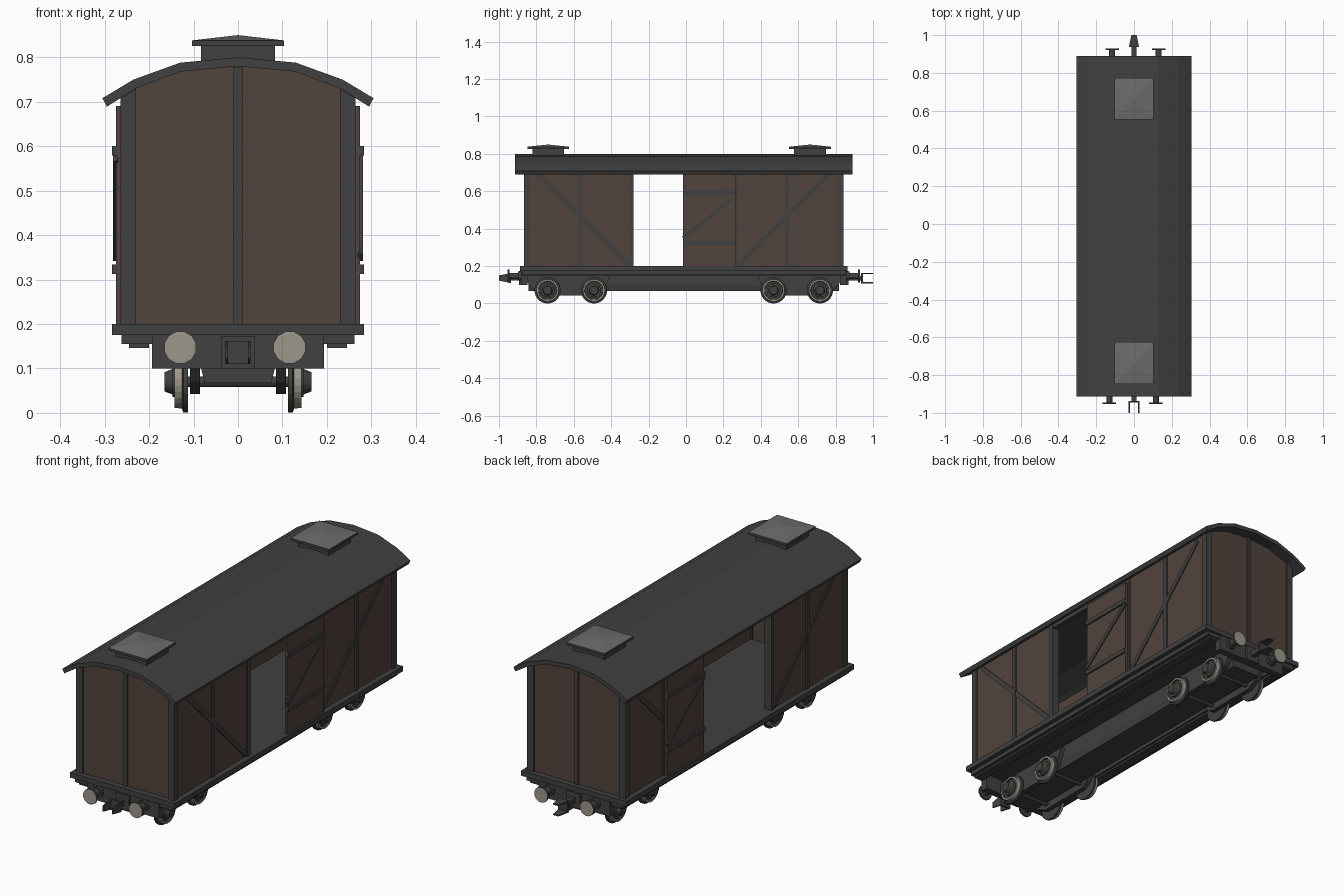
import bpy, bmesh, math
from mathutils import Matrix, Vector

if "Cube" in bpy.data.objects:
    bpy.data.objects.remove(bpy.data.objects["Cube"])


def material(name, rgb):
    m = bpy.data.materials.new(name)
    m.use_nodes = True
    m.diffuse_color = (*rgb, 1)
    m.node_tree.nodes["Principled BSDF"].inputs["Base Color"].default_value = (*rgb, 1)
    return m


DARK = material("dark_grey", (0.052, 0.052, 0.052))
BROWN = material("brown_planks", (0.085, 0.057, 0.046))
GREY = material("mid_grey", (0.15, 0.15, 0.15))
STEEL = material("pale_steel", (0.34, 0.31, 0.26))
SHIFT = Matrix.Translation((0, -0.012, 0))   # body sits slightly forward


def finish(name, bm, mats, place=None):
    bmesh.ops.transform(bm, matrix=SHIFT @ (place or Matrix()), verts=bm.verts)
    bmesh.ops.recalc_face_normals(bm, faces=bm.faces)
    me = bpy.data.meshes.new(name)
    bm.to_mesh(me)
    bm.free()
    for m in mats:
        me.materials.append(m)
    ob = bpy.data.objects.new(name, me)
    bpy.context.collection.objects.link(ob)
    return ob


def prism(name, axis, pts, a, b, mat, place=None):
    """Extrude a 2D outline along x (y,z points), y (x,z points) or z (x,y points)."""
    k = "xyz".index(axis)
    bm = bmesh.new()
    verts = []
    for p in pts:
        co = list(p)
        co.insert(k, a)
        verts.append(bm.verts.new(co))
    face = bm.faces.new(verts)
    ext = bmesh.ops.extrude_face_region(bm, geom=[face])
    step = Vector([b - a if i == k else 0 for i in range(3)])
    bmesh.ops.translate(bm, vec=step, verts=[v for v in ext["geom"] if isinstance(v, bmesh.types.BMVert)])
    return finish(name, bm, [mat], place)


def box(name, x, y, z, mat, place=None):
    pts = [(x[0], y[0]), (x[1], y[0]), (x[1], y[1]), (x[0], y[1])]
    return prism(name, "z", pts, z[0], z[1], mat, place)


def brace(name, p, q, width, x0, x1, mat):
    """Diagonal strip on a side wall between two (y, z) points."""
    p, q = Vector(p), Vector(q)
    n = (q - p).orthogonal().normalized() * width / 2
    prism(name, "x", [p + n, q + n, q - n, p - n], x0, x1, mat)


def lathe(name, profile, sides, mats, bands, place):
    """Spin (distance, radius) points around the x axis; bands gives each ring's material."""
    bm = bmesh.new()
    rings = []
    for d, r in profile:
        rings.append([bm.verts.new((d, r * math.cos(t), r * math.sin(t)))
                      for t in (2 * math.pi * (i + 0.5) / sides for i in range(sides))])
    for band, (r0, r1) in zip(bands, zip(rings, rings[1:])):
        for i in range(sides):
            j = (i + 1) % sides
            bm.faces.new((r0[i], r0[j], r1[j], r1[i])).material_index = band
    bm.faces.new(rings[0])
    bm.faces.new(rings[-1]).material_index = bands[-1]
    return finish(name, bm, mats, place)


def mirrored(half):
    return half + [(-x, z) for x, z in reversed(half) if x > 0]


# Roof and end walls share the same arched line
upper = mirrored([(0.305, 0.708), (0.235, 0.75), (0.13, 0.788), (0, 0.8)])
lower = mirrored([(0.295, 0.689), (0.23, 0.73), (0.128, 0.768), (0, 0.78)])
prism("roof", "y", upper + lower[::-1], -0.902, 0.902, DARK)
gable = mirrored([(0.256, 0.2), (0.256, 0.714), (0.23, 0.73), (0.128, 0.768), (0, 0.78)])

for s in (-1, 1):
    end = "front" if s < 0 else "back"
    prism(end + "_wall", "y", gable, s * 0.83, s * 0.847, BROWN)
    box(end + "_centre_post", (-0.01, 0.01), (s * 0.84, s * 0.855), (0.2, 0.778), DARK)
    for t in (-1, 1):
        prism(end + "_corner_post", "y",
              [(t * 0.23, 0.2), (t * 0.264, 0.2), (t * 0.264, 0.708), (t * 0.23, 0.729)],
              s * 0.825, s * 0.855, DARK)

# Side walls with posts and diagonal braces around the doorway
for s in (-1, 1):
    side = "left" if s > 0 else "right"
    box(side + "_door_header", (s * 0.24, s * 0.262), (-0.28, 0.28), (0.69, 0.714), DARK)
    for t in (-1, 1):
        box(side + "_wall", (s * 0.24, s * 0.256), (t * 0.28, t * 0.84), (0.2, 0.714), BROWN)
        box(side + "_door_post", (s * 0.225, s * 0.263), (t * 0.268, t * 0.29), (0.2, 0.712), DARK)
        box(side + "_wall_post", (s * 0.25, s * 0.263), (t * 0.542, t * 0.562), (0.2, 0.712), DARK)
        brace(side + "_wall_brace", (t * 0.295, 0.21), (t * 0.785, 0.7), 0.022, s * 0.25, s * 0.261, DARK)


# Sliding doors, one half open and one fully open
def door(side, s, y0, y1):
    lo, hi = (y0, y1) if s > 0 else (y1, y0)
    box(side + "_door", (s * 0.264, s * 0.275), (y0, y1), (0.2, 0.69), BROWN)
    for z in (0.323, 0.59):
        box(side + "_door_rail", (s * 0.27, s * 0.283), (y0, y1), (z - 0.011, z + 0.011), DARK)
    brace(side + "_door_brace", (lo, 0.35), (hi, 0.575), 0.02, s * 0.27, s * 0.281, DARK)


door("left", 1, -0.003, 0.278)
door("right", -1, 0.268, 0.55)

# Roof vents with pale pyramid caps
for name, y in (("front", -0.725), ("back", 0.675)):
    box(name + "_vent_base", (-0.083, 0.083), (y - 0.085, y + 0.085), (0.77, 0.827), DARK)
    bm = bmesh.new()
    rims = [[bm.verts.new((a * 0.104, y + b * 0.111, z)) for a, b in ((-1, -1), (1, -1), (1, 1), (-1, 1))]
            for z in (0.826, 0.838)]
    apex = bm.verts.new((0, y, 0.85))
    bm.faces.new(rims[0])
    for i in range(4):
        j = (i + 1) % 4
        bm.faces.new((rims[0][i], rims[0][j], rims[1][j], rims[1][i]))
        bm.faces.new((rims[1][i], rims[1][j], apex)).material_index = 1
    finish(name + "_vent_cap", bm, [DARK, GREY])

# Deck and underframe
box("deck", (-0.283, 0.283), (-0.875, 0.875), (0.175, 0.2), DARK)
prism("centre_sill", "y", [(-0.083, 0.1), (-0.075, 0.067), (0.075, 0.067), (0.083, 0.1),
                           (0.083, 0.175), (-0.083, 0.175)], -0.83, 0.83, DARK)
for s in (-1, 1):
    box("sole_bar", (s * 0.19, s * 0.262), (-0.865, 0.865), (0.155, 0.176), DARK)
    box("sole_bar_foot", (s * 0.2, s * 0.245), (-0.86, 0.86), (0.146, 0.156), DARK)

# Wheelsets: inner frames, wheels, axles and axle boxes
wheel = [(-0.016, 0.02), (-0.016, 0.07), (-0.006, 0.07), (-0.003, 0.061), (0.014, 0.059),
         (0.014, 0.05), (0.006, 0.048), (0.006, 0.036), (0.018, 0.034), (0.018, 0.029),
         (0.036, 0.022), (0.036, 0.01)]
bands = [0, 0, 0, 1, 1, 0, 0, 0, 1, 0, 0]
for t in (-1, 1):
    for s in (-1, 1):
        prism("wheel_frame", "x", [(t * 0.87, 0.155), (t * 0.80, 0.07), (t * 0.74, 0.042), (t * 0.47, 0.042),
                                   (t * 0.43, 0.07), (t * 0.39, 0.155)], s * 0.086, s * 0.108, DARK)
        for y in (0.728, 0.48):
            turn = Matrix.Rotation(0 if s > 0 else math.pi, 4, "Z")
            lathe("wheel", wheel, 24, [DARK, STEEL], bands,
                  Matrix.Translation((s * 0.129, t * y, 0.07)) @ turn)
    for y in (0.728, 0.48):
        lathe("axle", [(-0.12, 0.012), (0.12, 0.012)], 12, [DARK], [0],
              Matrix.Translation((0, t * y, 0.07)))

# Buffer beams, buffers and couplings at both ends (local +y points outward)
for end, flip, tip, roll in (("front", math.pi, 0.988, 0), ("back", 0, 1.012, math.pi / 2)):
    out = Matrix.Rotation(flip, 4, "Z")
    box(end + "_buffer_beam", (-0.193, 0.193), (0.835, 0.87), (0.1, 0.176), DARK, out)
    box(end + "_coupling_plate", (-0.038, 0.038), (0.865, 0.88), (0.1, 0.173), DARK, out)
    for s in (-1, 1):
        place = out @ Matrix.Translation((0.007 + s * 0.123, 0.865, 0.147)) @ Matrix.Rotation(math.pi / 2, 4, "Z")
        lathe(end + "_buffer", [(0, 0.026), (0.02, 0.026), (0.02, 0.017), (0.067, 0.017),
                                (0.067, 0.037), (0.076, 0.037), (0.0765, 0.03)],
              12, [DARK, STEEL], [0, 0, 0, 0, 0, 1], place)
    hook = out @ Matrix.Translation((0, 0, 0.136)) @ Matrix.Rotation(roll, 4, "Y")
    box(end + "_coupling_stem", (-0.012, 0.012), (0.86, tip - 0.06), (-0.012, 0.012), DARK, hook)
    box(end + "_coupling_bar", (-0.028, 0.028), (tip - 0.064, tip - 0.054), (-0.026, 0.026), DARK, hook)
    for s in (-1, 1):
        prism(end + "_coupling_prong", "x", [(tip - 0.06, -0.026), (tip, -0.014), (tip, 0.014), (tip - 0.06, 0.026)],
              s * 0.022, s * 0.028, DARK, hook)
